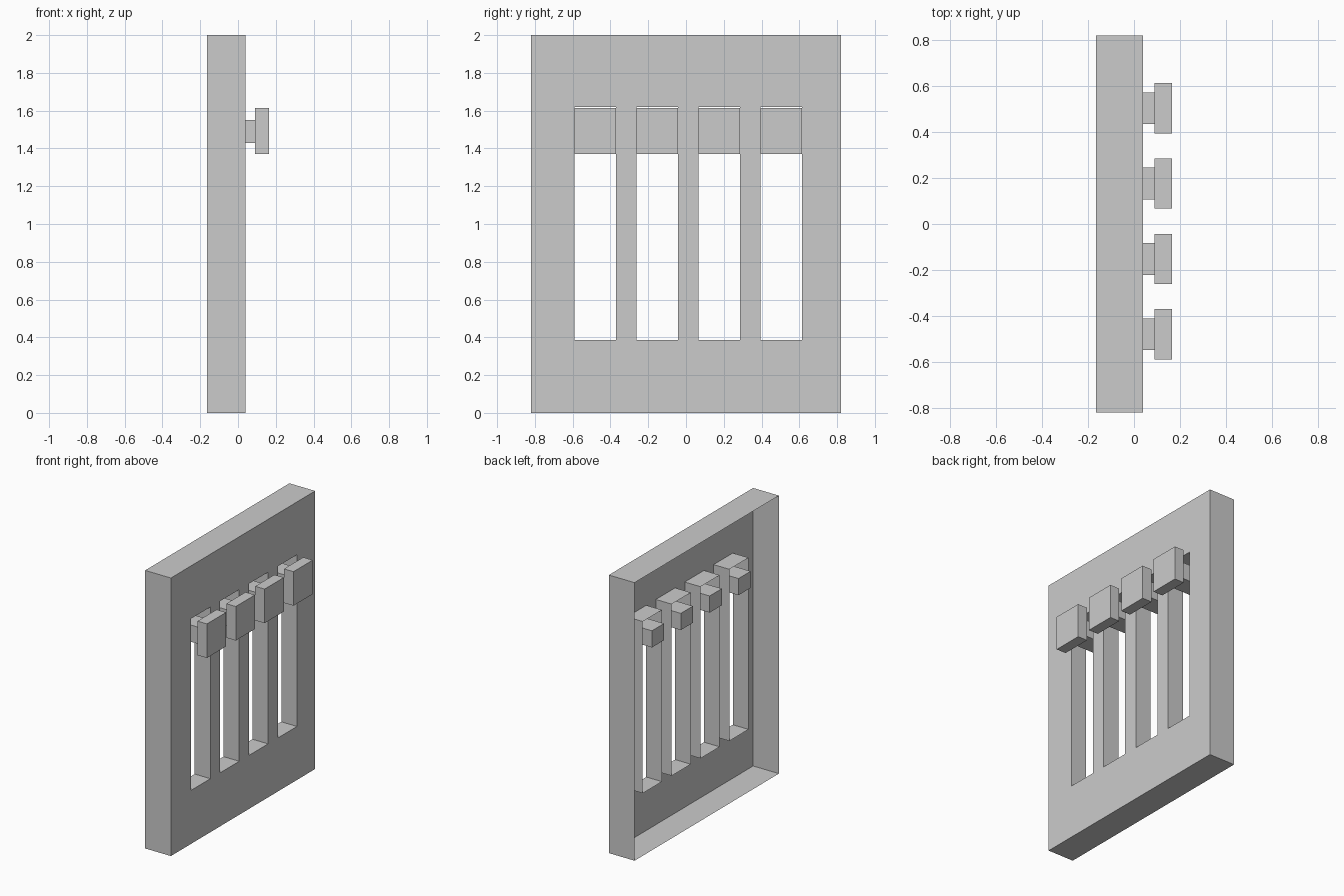
import bpy
import bmesh

if "Cube" in bpy.data.objects:
    bpy.data.objects.remove(bpy.data.objects["Cube"])

FRONT, BACK, SLOT_BACK = 0.04, -0.165, -0.085
HALF_W, HEIGHT = 0.82, 2.0
SLOT_Z = (0.385, 1.62)
SLOT_HALF, NECK_HALF = 0.109, 0.069
CENTRES = [-0.48 + i * 0.328 for i in range(4)]


def add_object(name, bm):
    mesh = bpy.data.meshes.new(name)
    bm.to_mesh(mesh)
    bm.free()
    obj = bpy.data.objects.new(name, mesh)
    bpy.context.collection.objects.link(obj)
    return obj


def box(name, x, y, z):
    bm = bmesh.new()
    bmesh.ops.create_cube(bm, size=1)
    for v in bm.verts:
        v.co = [(a + b) / 2 + c * (b - a) for (a, b), c in zip((x, y, z), v.co)]
    return add_object(name, bm)


# Face plate: a sheet with four slot openings
ys = [-HALF_W] + [c + s * SLOT_HALF for c in CENTRES for s in (-1, 1)] + [HALF_W]
zs = [0, *SLOT_Z, HEIGHT]
bm = bmesh.new()
grid = [[bm.verts.new((FRONT, y, z)) for z in zs] for y in ys]
for i in range(len(ys) - 1):
    for j in range(len(zs) - 1):
        if i % 2 == 1 and j == 1:
            continue
        bm.faces.new((grid[i][j], grid[i + 1][j], grid[i + 1][j + 1], grid[i][j + 1]))


# Outer rim and slot sleeves: border edges pulled backwards, back left open
def on_rim(edge):
    mid = (edge.verts[0].co + edge.verts[1].co) / 2
    return abs(mid.y) > HALF_W - 1e-4 or mid.z < 1e-4 or mid.z > HEIGHT - 1e-4


border = [e for e in bm.edges if e.is_boundary]
rim = [e for e in border if on_rim(e)]
sleeves = [e for e in border if not on_rim(e)]
for edges, depth in ((rim, BACK), (sleeves, SLOT_BACK)):
    result = bmesh.ops.extrude_edge_only(bm, edges=edges)
    for v in result["geom"]:
        if isinstance(v, bmesh.types.BMVert):
            v.co.x = depth
bmesh.ops.recalc_face_normals(bm, faces=bm.faces)
bm.faces.ensure_lookup_table()
if bm.faces[0].normal.x < 0:
    bmesh.ops.reverse_faces(bm, faces=bm.faces)
add_object("slotted_panel", bm)

# Sliders: a stem running through each slot with a square cap in front
for n, c in enumerate(CENTRES, 1):
    box(f"slider_stem_{n}", (-0.13, 0.09), (c - NECK_HALF, c + NECK_HALF), (1.43, 1.55))
    box(f"slider_cap_{n}", (0.09, 0.165), (c - SLOT_HALF, c + SLOT_HALF), (1.37, 1.615))
